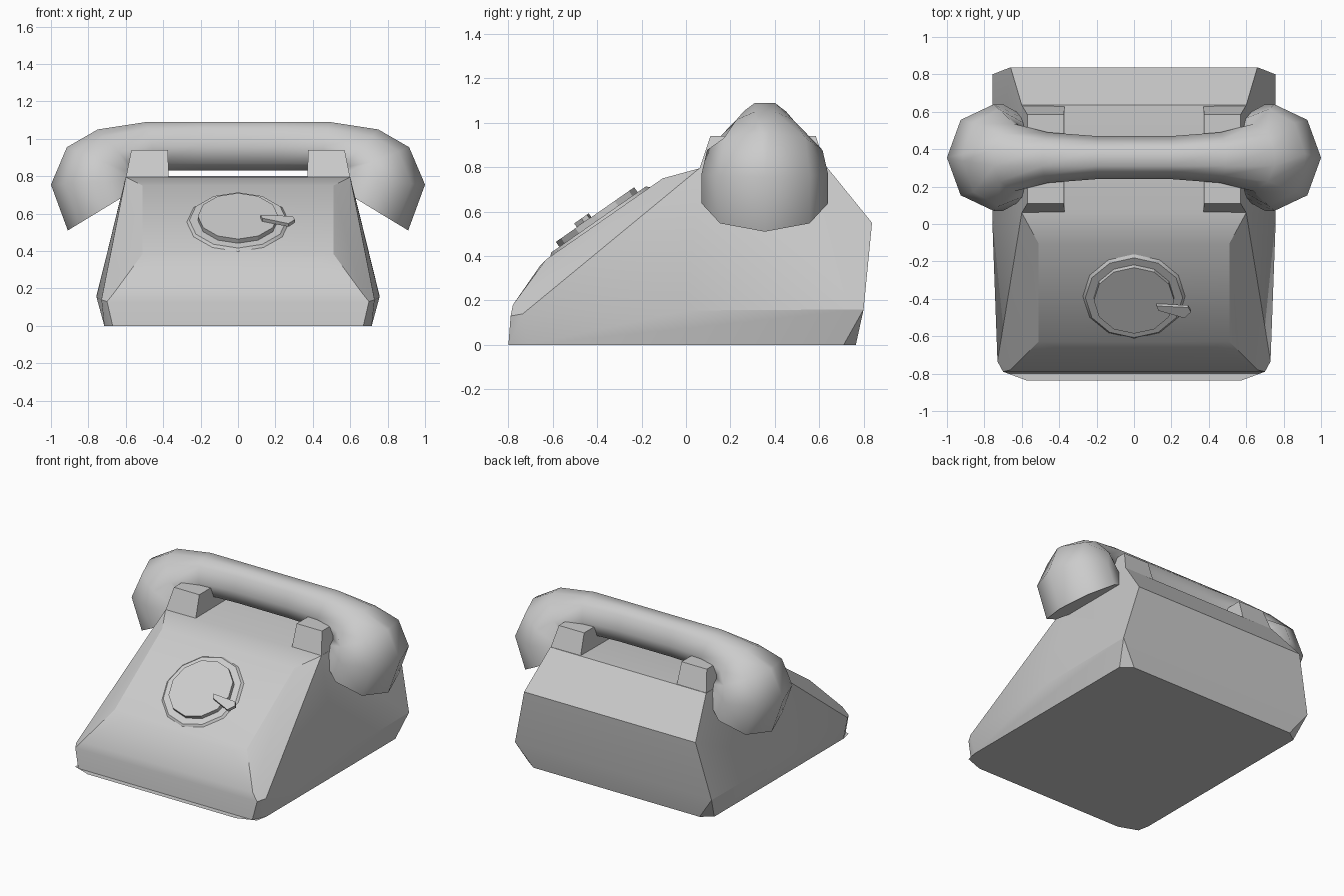
import bpy, bmesh, math
from mathutils import Matrix, Vector

if "Cube" in bpy.data.objects:
    bpy.data.objects.remove(bpy.data.objects["Cube"])


def finish(bm, name, angle=25):
    bmesh.ops.recalc_face_normals(bm, faces=bm.faces)
    mesh = bpy.data.meshes.new(name)
    bm.to_mesh(mesh)
    bm.free()
    ob = bpy.data.objects.new(name, mesh)
    bpy.context.collection.objects.link(ob)
    bpy.ops.object.select_all(action='DESELECT')
    ob.select_set(True)
    bpy.context.view_layer.objects.active = ob
    bpy.ops.object.shade_smooth_by_angle(angle=math.radians(angle))
    return ob


def hull(name, pts, mat=Matrix(), angle=25):
    bm = bmesh.new()
    for p in pts:
        bm.verts.new(mat @ Vector(p))
    res = bmesh.ops.convex_hull(bm, input=bm.verts)
    loose = [v for v in bm.verts if not v.link_faces]
    bmesh.ops.delete(bm, geom=loose, context='VERTS')
    bmesh.ops.dissolve_limit(bm, angle_limit=math.radians(2), verts=bm.verts, edges=bm.edges)
    return finish(bm, name, angle)


def both(pts):
    return [(s * x, y, z) for x, y, z in pts for s in (1, -1)]


# Housing: faceted wedge with raised front panel
hull("housing", both([
    (0.67, -0.80, 0), (0.715, -0.71, 0), (0.715, 0.71, 0), (0.64, 0.765, 0),
    (0.70, -0.79, 0.13), (0.73, -0.735, 0.14), (0.757, 0.0, 0.155), (0.757, 0.80, 0.16),
    (0.66, -0.78, 0.18), (0.66, 0.838, 0.55),
    (0.60, 0.06, 0.795), (0.60, 0.635, 0.80),
    (0.51, -0.63, 0.385), (0.42, -0.655, 0.36), (0.51, -0.105, 0.75)]))

# Thin base sheet reaching past the front
bm = bmesh.new()
half = [(0.57, -0.838), (0.70, -0.79), (0.715, -0.71), (0.715, 0.71), (0.64, 0.765)]
bm.faces.new([bm.verts.new((x, y, 0)) for x, y in half]
             + [bm.verts.new((-x, y, 0)) for x, y in reversed(half)])
base = finish(bm, "base_sheet")

# Cradle posts
for s, side in ((1, "right"), (-1, "left")):
    hull("cradle_post_" + side, [(s * x, y, z) for x, y, z in [
        (0.37, 0.06, 0.78), (0.60, 0.06, 0.79), (0.37, 0.635, 0.78), (0.60, 0.635, 0.79),
        (0.375, 0.11, 0.94), (0.57, 0.11, 0.94), (0.375, 0.585, 0.94), (0.57, 0.585, 0.94)]])

# Handset: rings given as outer point, inner point, half width, flat on the outer side
sections = [
    ((0.20, 1.09), (0.20, 0.83), 0.115, 0.045),
    ((0.49, 1.09), (0.43, 0.83), 0.135, 0.045),
    ((0.75, 1.05), (0.53, 0.81), 0.18, 0.045),
    ((0.915, 0.955), (0.53, 0.80), 0.26, 0.02),
    ((1.00, 0.755), (0.50, 0.785), 0.285, 0.0),
    ((0.91, 0.51), (0.49, 0.765), 0.285, 0.0)]
rows = [((-a[0], a[1]), (-b[0], b[1]), w, f) for a, b, w, f in reversed(sections)] + sections
bm = bmesh.new()
rings = []
for (ox, oz), (ix, iz), w, f in rows:
    ring = []
    outline = [(1, f)] + [(math.cos(k * math.pi / 4), w * math.sin(k * math.pi / 4)) for k in range(1, 8)] + [(1, -f)]
    for d, y in outline:
        t = (1 + d) / 2
        ring.append(bm.verts.new((ix + (ox - ix) * t, 0.355 + y, iz + (oz - iz) * t)))
    rings.append(ring)
n = len(rings[0])
for a, b in zip(rings, rings[1:]):
    for i in range(n):
        j = (i + 1) % n
        bm.faces.new((a[i], a[j], b[j], b[i]))
bm.faces.new(rings[0])
bm.faces.new(rings[-1])
bmesh.ops.remove_doubles(bm, verts=bm.verts, dist=0.0005)
finish(bm, "handset", 55)

# Dial parts, placed in the plane of the front panel
dial = Matrix.Translation((0, -0.384, 0.55)) @ Matrix.Rotation(math.radians(34.9), 4, 'X')


def disc(name, r1, r2, h0, h1):
    bm = bmesh.new()
    bmesh.ops.create_cone(bm, cap_ends=True, segments=12, radius1=r1, radius2=r2, depth=h1 - h0,
                          matrix=dial @ Matrix.Translation((0, 0, (h0 + h1) / 2)))
    return finish(bm, name)


disc("dial_ring", 0.30, 0.26, -0.02, 0.018)
disc("dial_disc", 0.215, 0.215, 0.0, 0.045)

# Finger stop
stop = [(0.12, -0.02), (0.13, -0.05), (0.27, -0.10), (0.305, -0.06), (0.29, -0.03)]
hull("finger_stop", [(x, v, h) for x, v in stop for h in (0.045, 0.066)], dial)
